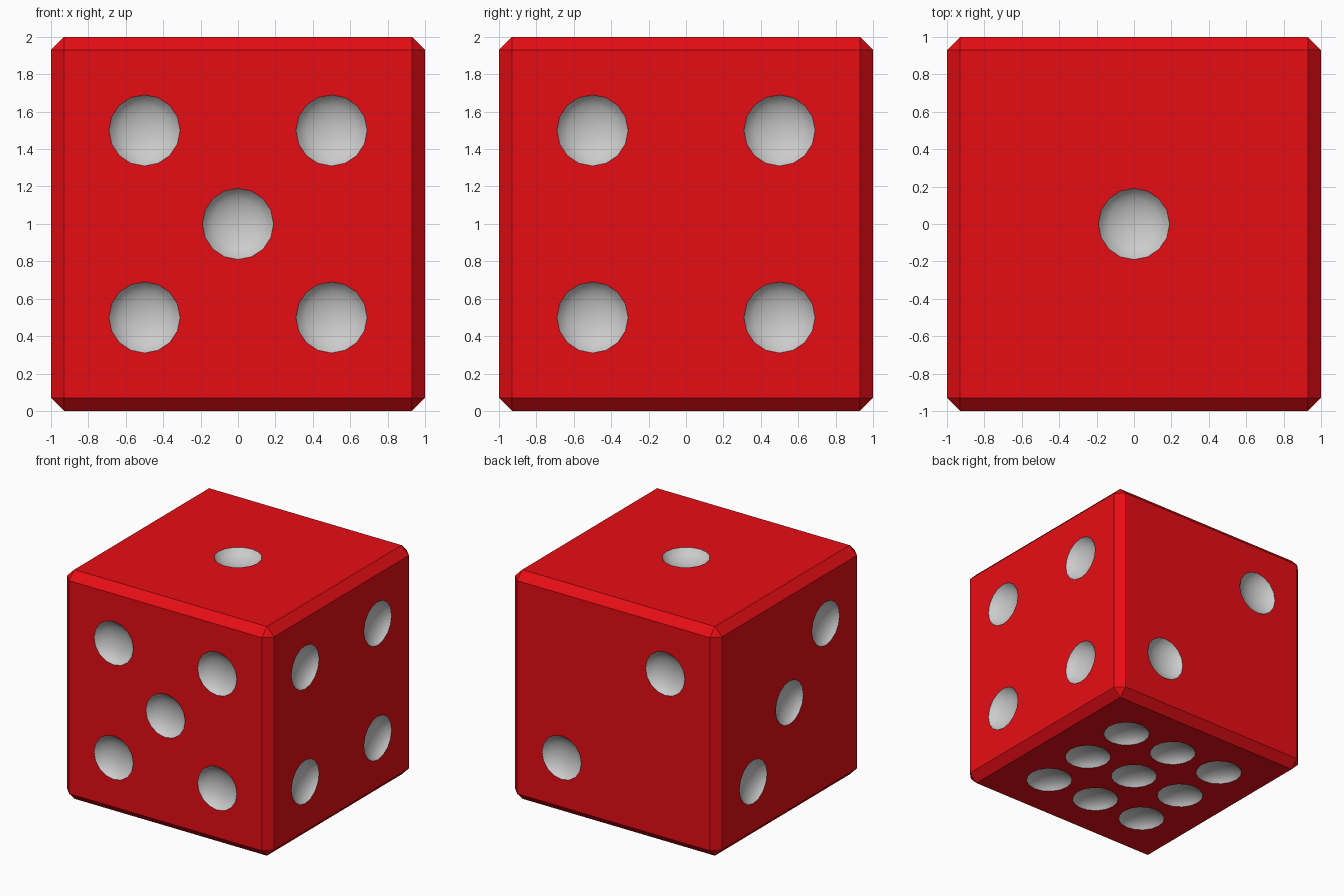
import bpy, bmesh
from mathutils import Vector, Matrix

if "Cube" in bpy.data.objects:
    bpy.data.objects.remove(bpy.data.objects["Cube"])

CENTRE = Vector((0, 0, 1))
S = 0.5  # pip spacing


def material(name, colour):
    m = bpy.data.materials.new(name)
    m.diffuse_color = (*colour, 1)
    m.use_nodes = True
    m.node_tree.nodes["Principled BSDF"].inputs["Base Color"].default_value = m.diffuse_color
    return m


# Body: chamfered cube
bpy.ops.mesh.primitive_cube_add(size=2, location=CENTRE)
body = bpy.context.object
body.name = "die_body"
body.data.materials.append(material("red", (0.8, 0.004, 0.007)))
body.data.materials.append(material("pip_grey", (0.8, 0.8, 0.8)))
bevel = body.modifiers.new("chamfer", "BEVEL")
bevel.width = 0.07
bevel.segments = 1

# Pips per face: (normal, first in-face axis, second in-face axis, positions)
X, Y, Z = Vector((1, 0, 0)), Vector((0, 1, 0)), Vector((0, 0, 1))
corners = [(a, b) for a in (-S, S) for b in (-S, S)]
faces = [
    (-Y, X, Z, corners + [(0, 0)]),                        # front: five
    (X, Y, Z, corners),                                    # right: four
    (Z, X, Y, [(0, 0)]),                                   # top: one
    (Y, X, Z, [(-S, S), (S, -S)]),                         # back: two
    (-X, Y, Z, [(-S, S), (0, 0), (S, -S)]),                # left: three
    (-Z, X, Y, [(a, b) for a in (-S, 0, S) for b in (-S, 0, S)]),  # bottom: nine
]

# Cutter: flattened balls sitting slightly outside each face
bm = bmesh.new()
for n, u, v, spots in faces:
    turn = n.to_track_quat('Z', 'Y').to_matrix().to_4x4()
    for a, b in spots:
        place = Matrix.Translation(CENTRE + n * 1.03 + u * a + v * b)
        squash = Matrix.Diagonal((0.198, 0.198, 0.11, 1))
        bmesh.ops.create_uvsphere(bm, u_segments=16, v_segments=12, radius=1,
                                  matrix=place @ turn @ squash)
mesh = bpy.data.meshes.new("pip_cutter")
bm.to_mesh(mesh)
bm.free()
cutter = bpy.data.objects.new("pip_cutter", mesh)
cutter.hide_render = True
bpy.context.collection.objects.link(cutter)

# Carve the pips
cut = body.modifiers.new("pips", "BOOLEAN")
cut.operation = 'DIFFERENCE'
cut.solver = 'EXACT'
cut.object = cutter
bpy.context.view_layer.objects.active = body
for m in ("chamfer", "pips"):
    bpy.ops.object.modifier_apply(modifier=m)
bpy.data.objects.remove(cutter, do_unlink=True)

# Colour the hollows: faces sunk below the surface and away from the edges
for f in body.data.polygons:
    c = sorted(abs(k) for k in f.center)
    f.material_index = 1 if c[2] < 0.9995 and c[1] < 0.8 else 0

bpy.ops.object.select_all(action='DESELECT')
body.select_set(True)
bpy.ops.object.shade_smooth_by_angle(angle=0.61)
